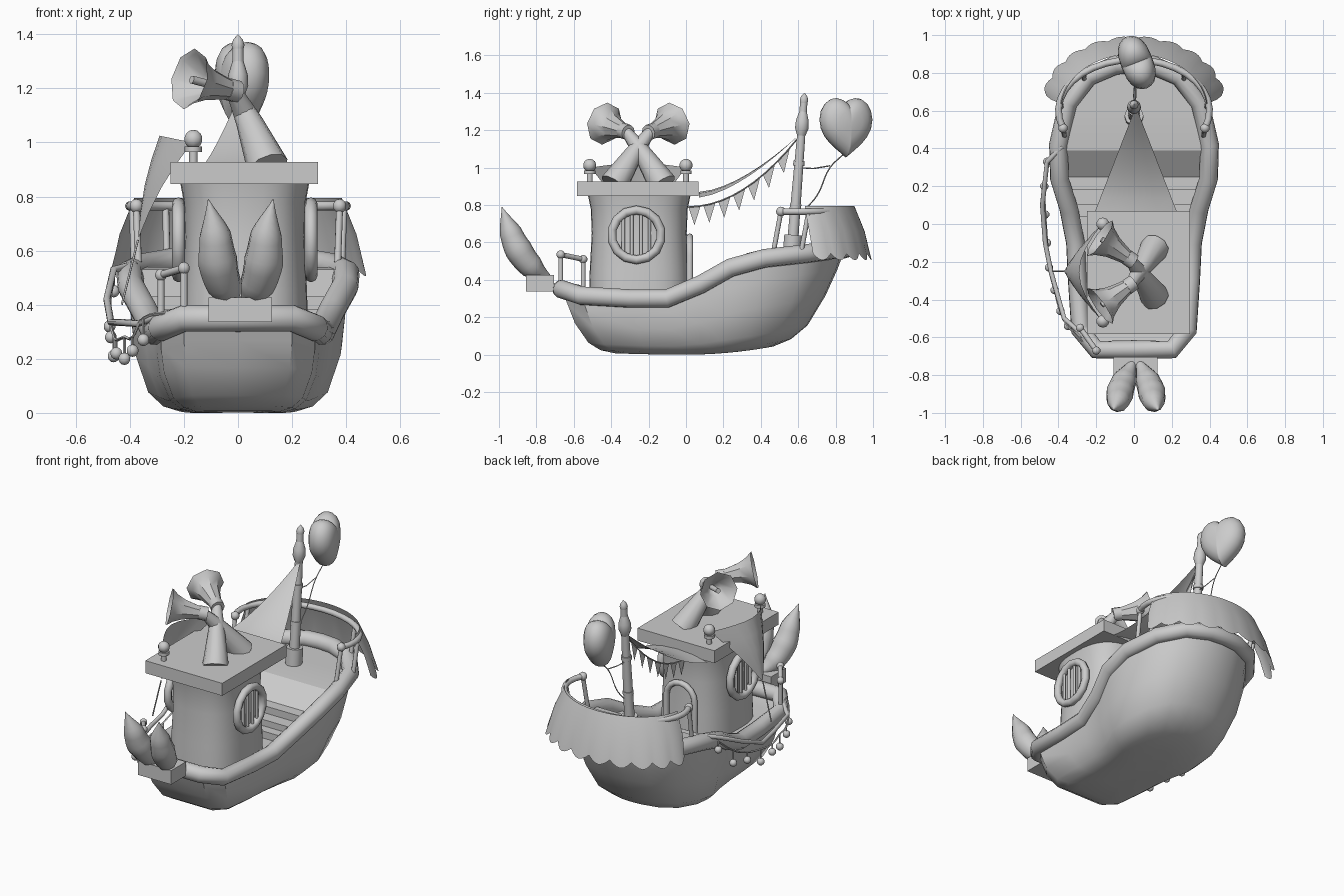
import bpy, bmesh, math
from math import sin, cos, pi, radians
from mathutils import Vector

cube = bpy.data.objects.get("Cube")
if cube:
    bpy.data.objects.remove(cube, do_unlink=True)

grey = bpy.data.materials.new("plain_grey")
grey.use_nodes = True
colour = (.6, .6, .6, 1)
grey.diffuse_color = colour
grey.node_tree.nodes["Principled BSDF"].inputs["Base Color"].default_value = colour


def finish(obj, angle=40):
    obj.data.materials.clear()
    obj.data.materials.append(grey)
    bpy.ops.object.select_all(action='DESELECT')
    obj.select_set(True)
    bpy.context.view_layer.objects.active = obj
    bpy.ops.object.shade_smooth_by_angle(angle=radians(angle))
    return obj


def mesh_object(name, verts, faces, angle=40):
    mesh = bpy.data.meshes.new(name)
    mesh.from_pydata([tuple(v) for v in verts], [], faces)
    bm = bmesh.new()
    bm.from_mesh(mesh)
    bmesh.ops.recalc_face_normals(bm, faces=bm.faces)
    bm.to_mesh(mesh)
    bm.free()
    obj = bpy.data.objects.new(name, mesh)
    bpy.context.collection.objects.link(obj)
    return finish(obj, angle)


def loft(name, rows, closed=True, start_cap=True, angle=40):
    """Skin a list of equally long point rows."""
    n = len(rows[0])
    verts = [p for row in rows for p in row]
    faces = []
    for i in range(len(rows) - 1):
        for j in range(n if closed else n - 1):
            k = (j + 1) % n
            faces.append((i * n + j, i * n + k, (i + 1) * n + k, (i + 1) * n + j))
    if closed:
        faces.append(tuple(range(len(verts) - n, len(verts))))
        if start_cap:
            faces.append(tuple(range(n)))
    return mesh_object(name, verts, faces, angle)


def tube(name, points, radius, radii=None, cyclic=False, smooth=False, bevel=3):
    """Round bar along a path, with an optional thickness per point."""
    curve = bpy.data.curves.new(name, 'CURVE')
    curve.dimensions = '3D'
    curve.bevel_depth = radius
    curve.bevel_resolution = bevel
    curve.use_fill_caps = True
    curve.resolution_u = 5
    spline = curve.splines.new('BEZIER' if smooth else 'POLY')
    knots = spline.bezier_points if smooth else spline.points
    knots.add(len(points) - 1)
    for i, (knot, p) in enumerate(zip(knots, points)):
        knot.co = p if smooth else (*p, 1)
        knot.radius = radii[i] if radii else 1
        if smooth:
            knot.handle_left_type = knot.handle_right_type = 'AUTO'
    spline.use_cyclic_u = cyclic
    obj = bpy.data.objects.new(name, curve)
    bpy.context.collection.objects.link(obj)
    bpy.ops.object.select_all(action='DESELECT')
    obj.select_set(True)
    bpy.context.view_layer.objects.active = obj
    bpy.ops.object.convert(target='MESH')
    return finish(bpy.context.object, 50)


def ball(name, place, radius):
    bpy.ops.mesh.primitive_uv_sphere_add(segments=10, ring_count=7, radius=radius, location=place)
    bpy.context.object.name = name
    return finish(bpy.context.object)


def box(name, place, size):
    bpy.ops.mesh.primitive_cube_add(size=1, location=place)
    obj = bpy.context.object
    obj.name = name
    obj.scale = size
    bpy.ops.object.transform_apply(location=False, rotation=False)
    return finish(obj)


# Hull: the gunwale outline shrinks and sinks toward the keel
half = [(0, -.665, .35), (.2, -.665, .35), (.285, -.56, .315), (.3, -.3, .3), (.31, -.1, .3),
        (.345, .08, .375), (.395, .24, .465), (.4, .42, .515), (.35, .64, .54),
        (.24, .78, .56), (.1, .84, .565), (0, .85, .565)]
outline = half + [(-x, y, z) for x, y, z in half[-2:0:-1]]


def hull_ring(t, wide, fore, aft):
    ring = []
    for x, y, z in outline:
        yy = .05 + (y - .05) * (fore if y < .05 else aft)
        low = .05 * max(-.5 * yy, yy) ** 2 / .25
        ring.append((x * wide, yy, low + (z - low) * t))
    return ring


loft("hull", [hull_ring(1, 1, 1, 1), hull_ring(.75, 1, .955, .95), hull_ring(.45, .96, .9, .87),
              hull_ring(.15, .84, .8, .75), hull_ring(.04, .7, .71, .64), hull_ring(0, .54, .6, .52),
              hull_ring(0, .25, .35, .3)], start_cap=False)
tube("gunwale", outline, .05, cyclic=True, bevel=4)


# Stepped deck with a ramp to the stern
def half_width(y):
    for (x0, y0, _), (x1, y1, _) in zip(half[1:], half[2:]):
        if y0 <= y <= y1:
            return x0 + (x1 - x0) * (y - y0) / (y1 - y0)
    return half[1][0]


levels = [(-.65, .32), (-.56, .3), (-.1, .3), (.04, .3), (.04, .345), (.1, .345), (.1, .385),
          (.18, .385), (.18, .43), (.25, .43), (.39, .53), (.5, .54), (.64, .54), (.78, .54), (.83, .54)]
loft("deck", [[(s * half_width(y), y, z) for s in (-1, 1)] for y, z in levels], closed=False, angle=20)

# Cabin with a slightly pinched waist, and its roof
mid_x, mid_y = .025, -.25


def cabin_ring(z, s):
    ring = []
    for i in range(32):
        c, d = cos(i * pi / 16), sin(i * pi / 16)
        ring.append((mid_x + s * .235 * math.copysign(abs(c) ** .75, c),
                     mid_y + s * .27 * math.copysign(abs(d) ** .75, d), z))
    return ring


loft("cabin", [cabin_ring(z, s) for z, s in
               ((.25, 1), (.45, .98), (.65, .94), (.78, .96), (.87, 1.03))])
box("cabin_roof", (mid_x - .002, -.257, .887), (.545, .65, .08))

# Round barred windows on both sides
for side, label in ((1, "left"), (-1, "right")):
    wx = mid_x + side * .245
    bpy.ops.mesh.primitive_torus_add(major_segments=14, minor_segments=8, major_radius=.133,
                                     minor_radius=.024, location=(wx, -.265, .64),
                                     rotation=(0, pi / 2, 0))
    bpy.context.object.name = label + "_window_ring"
    finish(bpy.context.object, 50)
    for k in (-.07, -.025, .025, .07):
        h = math.sqrt(.13 ** 2 - k * k)
        tube(label + "_window_bar", [(wx, k - .265, .64 - h), (wx, k - .265, .64 + h)], .009)

# Arched back door
arch = [(mid_x + .1 * cos(a * pi / 8), .02, .53 + .1 * sin(a * pi / 8)) for a in range(9)]
tube("door_frame", [(mid_x + .1, .02, .28)] + arch + [(mid_x - .1, .02, .28)], .018)

# Two crossed horns on the roof
for side, label in ((1, "front"), (-1, "back")):
    at = lambda x, y, z: (x, -.255 - side * y, z)
    tube(label + "_horn_pipe", [at(.11, .13, .91), at(.04, .02, 1.08), at(-.02, -.07, 1.2)],
         .065, [1.2, .75, .42])
    neck, mouth = Vector(at(-.01, -.06, 1.19)), Vector(at(-.18, -.18, 1.235))
    along = mouth - neck
    tube(label + "_horn_collar", [neck - along * .05, neck + along * .18], .042)
    turn = along.to_track_quat('Z', 'Y')
    rows = []
    for t, r in ((0, .034), (.3, .046), (.6, .062), (.85, .087), (1, .115), (.95, .1), (.6, .045), (.4, .01)):
        rows.append([neck + along * t + turn @ Vector((r * cos(i * pi / 4), r * sin(i * pi / 4), 0))
                     for i in range(8)])
    loft(label + "_horn_bell", rows)
    tube(label + "_horn_clapper", [neck + along * .4, neck + along * .95], .015)

# Roof posts and the side cloth stretched from them
for y in (-.515, 0):
    tube("roof_post", [(-.165, y, .92), (-.165, y, 1)], .016)
    tube("roof_post_collar", [(-.165, y, .965), (-.165, y, .985)], .032)
    ball("roof_post_ball", (-.165, y, 1.012), .035)
tip = Vector((-.37, -.25, .64))
rows = []
for i in range(9):
    t = i / 8
    top = Vector((-.17 - .12 * sin(pi * t), -.51 * t, 1 + .025 * sin(pi * t)))
    rows.append([top.lerp(tip, s) + Vector((-.015, 0, .01)) * sin(pi * s) for s in (0, .25, .5, .75, .97)])
loft("side_cloth", rows, closed=False)
tube("cloth_rope", [tip, (-.43, -.25, .4)], .004)

# Mast
mast = lambda z: (0, .57 + (z - .6) * .08, z)
tube("mast_foot", [mast(.5), mast(.64)], .05)
tube("mast_pole", [mast(.6), mast(.9), mast(1.37)], .031, [1, .88, .65])
tube("mast_knob", [mast(z) for z in (1.17, 1.21, 1.25, 1.3)], .038, [.6, 1, .95, .55])
tube("mast_tip", [mast(z) for z in (1.34, 1.36, 1.38, 1.4)], .024, [.8, 1, .75, .05])
for z in (.78, 1.01):
    tube("mast_band", [mast(z), mast(z + .025)], .032)

# Sail from the mast to the roof, with bunting beneath
rows = []
for i in range(9):
    t = i / 8
    rows.append([(.01 + s * (.215 - .21 * t), .07 + .54 * t, .87 + .31 * t ** 1.6 - .03 * s * s * (1 - t))
                 for s in (-1, -.5, 0, .5, 1)])
loft("sail", rows, closed=False)
rope = lambda t: Vector((0, .01 + .59 * t, .79 + .37 * t * t))
tube("bunting_rope", [rope(i / 10) for i in range(11)], .004, bevel=0)
for i in range(7):
    t = .06 + i * .135
    a, b = rope(t - .055), rope(t + .055)
    mesh_object("bunting_flag", [a, b, (a + b) / 2 - Vector((0, 0, .1))], [(0, 1, 2)])

# Plump heart balloon and its strings
rows = []
for k in range(11):
    lean = -pi / 2 + pi * k / 10
    s, d = max(.03, cos(lean)) ** .7, .085 * sin(lean)
    row = []
    for i in range(28):
        a = i * pi / 14
        u = .0092 * 16 * math.copysign(abs(sin(a)) ** 2.2, sin(a)) * s
        v = .0127 * (13 * cos(a) - 2.2 * cos(2 * a) - 1.5 * cos(3 * a) - .5 * cos(4 * a)) * s
        row.append((.015 - .36 * u + .93 * d, .855 + .93 * u + .36 * d, 1.235 + v))
    rows.append(row)
loft("heart_balloon", rows, angle=60)
tube("balloon_string", [(.015, .84, 1.07), (.01, .77, 1), (0, .7, .85), (0, .63, .77)], .0035, smooth=True, bevel=0)
tube("balloon_tie", [mast(1), (.01, .68, .995), (.01, .77, 1.01)], .0035, bevel=0)

# Stern railing
rail = lambda deg, z=.765: (.4 * cos(radians(deg)), .6 + .27 * sin(radians(deg)), z)
tube("stern_rail", [rail(-20 + 11 * i) for i in range(21)], .018)
for deg in (-20, 200):
    ball("rail_end_ball", rail(deg), .026)
for deg in (-20, 12, 48, 132, 168, 200):
    x, y, z = rail(deg)
    tube("rail_post", [(x, y, z), (x * .98, y - .04, .55)], .013)

# Scalloped stern awning
rows = []
for i in range(61):
    a = radians(5 + 170 * i / 60)
    lobe = abs(sin(pi * i / 6))
    drop, flare = .035 * lobe, .96 + .04 * lobe
    rows.append([(.385 * cos(a), .61 + .29 * sin(a), .795), (.44 * cos(a), .63 + .325 * sin(a), .66),
                 (.485 * cos(a) * flare, .65 + .345 * sin(a) * flare, .54 - drop)])
loft("stern_awning", rows, closed=False, angle=25)

# Bow railing
posts = [(-.2, -.67, .535), (-.285, -.55, .51)]
tube("bow_rail", posts, .014)
for x, y, z in posts:
    ball("bow_rail_ball", (x, y, z), .023)
    tube("bow_rail_post", [(x, y, z), (x, y, .34)], .013)

# Side rail and garland with hanging bulbs
tube("side_rail", [(-.38, .41, .55), (-.46, .33, .53), (-.485, .1, .42), (-.47, -.1, .335), (-.44, -.25, .335),
                   (-.37, -.5, .33), (-.29, -.57, .36), (-.2, -.67, .38)], .013)
strand = [(-.46, .33, .5), (-.475, .2, .4), (-.47, .05, .33), (-.46, -.1, .29), (-.45, -.23, .27),
          (-.42, -.35, .28), (-.39, -.46, .28), (-.35, -.54, .35), (-.22, -.67, .37)]
tube("garland_rope", strand, .006, smooth=True, bevel=0)
for i, (x, y, z) in enumerate(strand[:-1]):
    low = z - .05 - .03 * (i % 2)
    tube("bulb_cord", [(x, y, z), (x, y, low)], .005, bevel=0)
    ball("bulb", (x, y, low), .023)

# Bow planter with two leaves
box("planter", (.008, -.78, .382), (.235, .15, .09))
for side, label in ((1, "left"), (-1, "right")):
    path = [(.01 + side * x, y, z) for x, y, z in
            ((.02, -.74, .41), (.06, -.825, .47), (.085, -.895, .56), (.095, -.94, .66), (.12, -.985, .79))]
    tube(label + "_leaf", path, .074, [.3, .88, 1, .8, .02], smooth=True)
